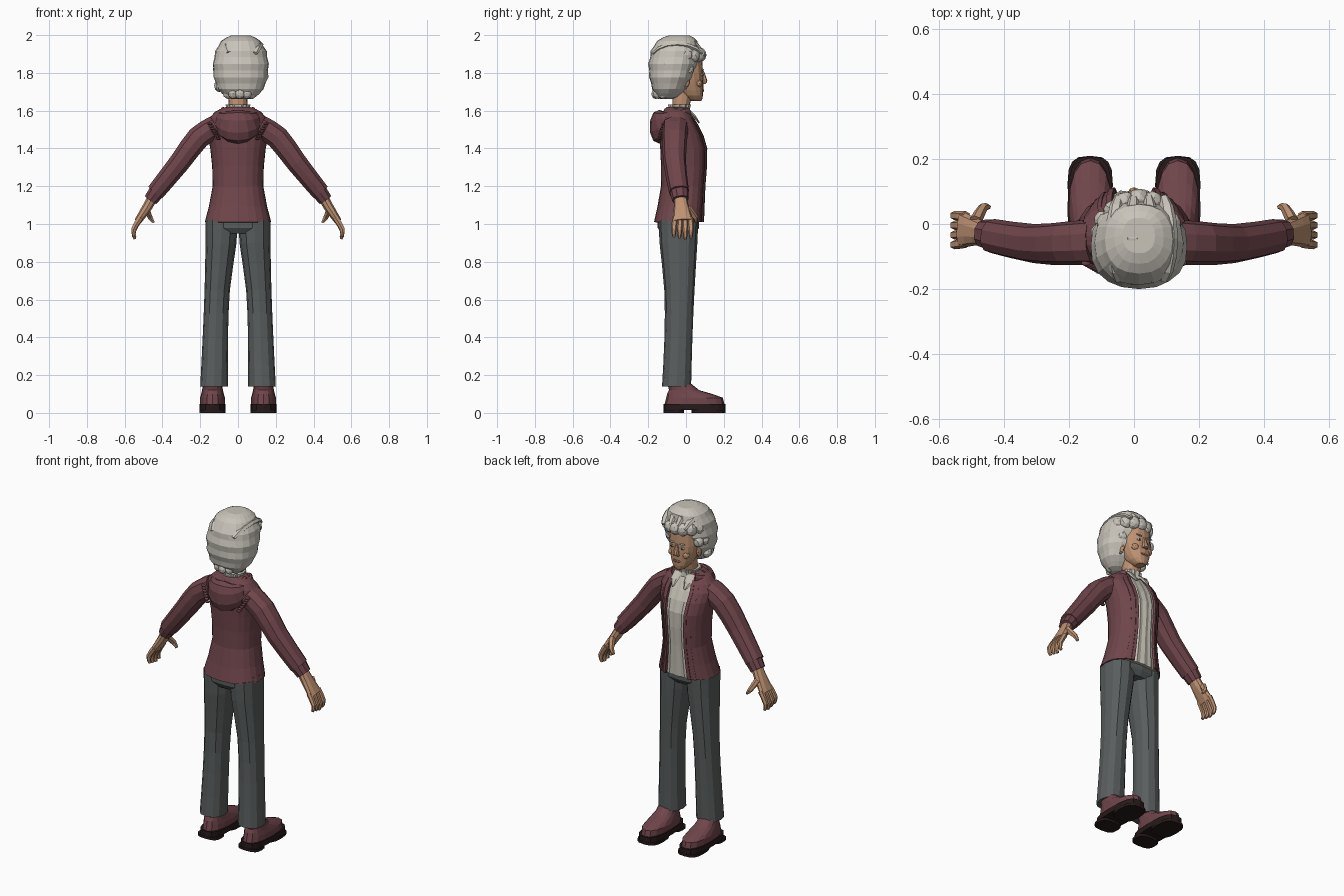
import bpy, bmesh, random
from math import sin, cos, radians, pi
from mathutils import Vector

random.seed(4)
if "Cube" in bpy.data.objects:
    bpy.data.objects.remove(bpy.data.objects["Cube"])

ACROSS, DEPTH, UP = Vector((1, 0, 0)), Vector((0, 1, 0)), Vector((0, 0, 1))


def material(name, red, green, blue):
    mat = bpy.data.materials.new(name)
    mat.use_nodes = True
    colour = (red, green, blue, 1)
    mat.diffuse_color = colour
    mat.node_tree.nodes["Principled BSDF"].inputs["Base Color"].default_value = colour
    return mat


HAIR = material("silver hair", .58, .55, .49)
SKIN = material("warm skin", .52, .29, .17)
JACKET = material("maroon cloth", .16, .06, .07)
SHIRT = material("cream shirt", .56, .53, .46)
TROUSERS = material("grey trousers", .1, .11, .11)
SOLE = material("dark sole", .02, .01, .01)
LIPS = material("muted lips", .32, .12, .09)
DARK = material("dark eyes", .03, .03, .02)


def finish(name, bm, mat, mirror):
    bmesh.ops.recalc_face_normals(bm, faces=bm.faces)
    mesh = bpy.data.meshes.new(name)
    bm.to_mesh(mesh)
    bm.free()
    mesh.materials.append(mat)
    ob = bpy.data.objects.new(name, mesh)
    bpy.context.scene.collection.objects.link(ob)
    if mirror:
        ob.modifiers.new("Mirror", 'MIRROR').use_mirror_merge = False
    return ob


def smooth(rows):
    """Add a curved midpoint between each pair of rows."""
    result = []
    last = len(rows) - 1
    for i in range(last):
        before, start, end, after = (rows[max(i - 1, 0)], rows[i], rows[i + 1], rows[min(i + 2, last)])
        middle = [(q + r) / 2 + (q + r - o - s) / 16 for o, q, r, s in zip(before, start, end, after)]
        result += [start, middle]
    return result + [rows[last]]


def loft(name, rings, mat, sides=12, power=2.3, ref=None, arc=None, pleat=0, rough=0, mirror=False):
    """Skin rings (x, y, z, a, b): level rings, or rings across the path if ref is given."""
    bm = bmesh.new()
    loops = []
    start, end = arc or (0, 360)
    count = sides + 1 if arc else sides
    for i, (x, y, z, a, b) in enumerate(rings):
        u, v = ACROSS, DEPTH
        if ref:
            ahead, behind = rings[min(i + 1, len(rings) - 1)], rings[max(i - 1, 0)]
            along = (Vector(ahead[:3]) - Vector(behind[:3])).normalized()
            u = (ref - along * ref.dot(along)).normalized()
            v = along.cross(u)
        loop = []
        for k in range(count):
            angle = radians(start + (end - start) * k / sides)
            c, s = [abs(w) ** (2 / power) * (1 if w > 0 else -1) for w in (cos(angle), sin(angle))]
            swell = 1 - pleat * (k % 2) + random.uniform(-rough, rough)
            loop.append(bm.verts.new(Vector((x, y, z)) + (u * a * c + v * b * s) * swell))
        loops.append(loop)
    for low, high in zip(loops, loops[1:]):
        for k in range(sides):
            j = (k + 1) % count
            bm.faces.new((low[k], low[j], high[j], high[k]))
    if not arc:
        bm.faces.new(loops[0])
        bm.faces.new(loops[-1])
    return finish(name, bm, mat, mirror)


def blob(name, loc, size, mat, mirror=False, rough=0):
    bm = bmesh.new()
    bmesh.ops.create_icosphere(bm, subdivisions=2, radius=1)
    for v in bm.verts:
        swell = 1 + random.uniform(-rough, rough)
        v.co = Vector([centre + w * s * swell for centre, w, s in zip(loc, v.co, size)])
    return finish(name, bm, mat, mirror)


def centred(rows, scale=1, x=0):
    """Level rings from rows of z, centre y, half width, half depth."""
    return [(x, y, z, a * scale, b * scale) for z, y, a, b in rows]


# Shoes on split soles
SHOE_X = .135
uppers = [(.04, .045, .066, .16), (.08, .045, .066, .15), (.1, .02, .06, .12),
          (.12, -.01, .055, .08), (.16, -.04, .05, .06)]
loft("shoe_uppers", centred(uppers, x=SHOE_X), JACKET, sides=16, mirror=True)
for part, y, low, high, length in (("welts", .045, .014, .046, .165),
                                   ("heels", -.065, 0, .015, .055),
                                   ("treads", .12, 0, .015, .09)):
    rows = [(z, y, .07, length) for z in (low, high)]
    loft("sole_" + part, centred(rows, x=SHOE_X), SOLE, sides=16, power=3, mirror=True)

# Trousers
legs = [(.127, -.05, .14, .073, .077), (.12, -.04, .4, .067, .074), (.11, -.035, .65, .067, .08),
        (.09, -.04, .9, .082, .1), (.088, -.04, 1.02, .084, .105)]
loft("trouser_legs", smooth(legs), TROUSERS, mirror=True)
loft("trouser_seat", centred([(.95, -.04, .12, .09), (.98, -.04, .172, .11), (1.04, -.04, .17, .11)]),
     TROUSERS, sides=16)

# Jacket body, open down the front over a pleated shirt
BODY = smooth([(1.01, -.035, .172, .13), (1.2, -.013, .13, .115), (1.4, -.01, .143, .122),
               (1.52, -.035, .162, .1), (1.59, -.05, .12, .07), (1.615, -.045, .06, .056)])
FRONT, GAP = 90, 21


def body_strip(name, scale, start, end, sides, rows, mirror=False):
    strip = loft(name, centred(rows, scale), JACKET, sides=sides, arc=(start, end), mirror=mirror)
    solid = strip.modifiers.new("Solidify", 'SOLIDIFY')
    solid.thickness = .009
    solid.offset = 0


body_strip("jacket_body", 1, FRONT + GAP, FRONT + 360 - GAP, 20, BODY)
body_strip("jacket_front_edges", 1.03, FRONT - GAP - 7, FRONT - GAP, 1, BODY[:-3], True)
body_strip("jacket_front_bands", 1.02, FRONT - GAP - 19, FRONT - GAP - 13, 1, BODY[:-3], True)
loft("shirt", centred(BODY, .955), SHIRT, sides=48, pleat=.045)
frill = [(1.585, -.04, .07, .066), (1.61, -.036, .06, .058), (1.632, -.034, .066, .062)]
loft("shirt_collar_frill", centred(frill), SHIRT, sides=28, pleat=.1)
loft("shirt_collar_points", [(.04, .012, 1.605, .026, .008), (.045, .045, 1.57, .026, .008),
                             (.038, .07, 1.535, .006, .005)],
     SHIRT, sides=6, ref=ACROSS, mirror=True)

# Hood lying on the back, tapering into the front collar
hood, fold = [], []
for step in range(-7, 8):
    turn = radians(20 * step)
    x, y, back = sin(turn), cos(turn), max(0, cos(turn))
    hood.append((.1 * x, -.055 - .085 * y, 1.572 - .057 * (back + min(0, y) / 2),
                 .025 + .065 * back, .02 + .032 * back))
    fold.append((.08 * x, -.055 - .07 * y, 1.605 - .03 * back, .016, .014))
loft("hood", hood, JACKET, sides=10, ref=UP)
loft("hood_fold", fold[2:-2], JACKET, sides=6, ref=UP)

# Gathered seam behind each shoulder
for i in range(7):
    blob("seam_gather_%d" % (i + 1), (.148 - .007 * i, -.118 - .004 * i, 1.53 - .013 * i),
         (.015, .012, .007), JACKET, mirror=True)

# Sleeves and gathered cuffs
sleeves = [(.12, -.055, 1.515, .07, .062), (.21, -.06, 1.457, .067, .064),
           (.31, -.06, 1.325, .06, .058), (.435, -.037, 1.17, .053, .05)]
loft("sleeves", smooth(sleeves), JACKET, sides=10, ref=DEPTH, mirror=True)
loft("cuffs", [(.43, -.036, 1.172, .05, .044), (.462, -.03, 1.128, .044, .039)],
     JACKET, sides=20, ref=DEPTH, pleat=.06, mirror=True)

# Hands with curled fingers and thumb
palms = [(.45, -.032, 1.145, .034, .028), (.48, -.025, 1.09, .04, .027), (.53, -.018, 1.015, .056, .02)]
loft("palms", smooth(palms), SKIN, sides=10, ref=DEPTH, mirror=True)
for i, finger in enumerate(("little", "ring", "middle", "index")):
    y, lift = -.064 + .03 * i, .006 * abs(2 - i)
    curl = [(.518, y * .9, 1.03, .016, .016), (.553, y, .96 + lift, .014, .014),
            (.545, y, .92 + lift, .008, .008)]
    loft(finger + "_fingers", smooth(curl), SKIN, sides=6, ref=DEPTH, mirror=True)
thumb = [(.487, .01, 1.085, .02, .018), (.465, .05, 1.035, .015, .014), (.446, .052, 1.008, .007, .007)]
loft("thumbs", smooth(thumb), SKIN, sides=6, ref=DEPTH, mirror=True)

# Neck and head
loft("neck", centred([(1.58, -.04, .056, .052), (1.63, -.026, .049, .046), (1.72, -.015, .052, .055)]), SKIN)
head = [(1.652, .052, .024, .03), (1.68, .034, .053, .056), (1.74, .012, .076, .08),
        (1.8, .004, .086, .086), (1.88, -.005, .08, .09)]
loft("head", centred(smooth(head)), SKIN, sides=16)
nose = [(1.742, .092, .02, .01), (1.757, .095, .018, .018), (1.81, .088, .008, .007)]
loft("nose", centred(smooth(nose)), SKIN, sides=8)
for name, loc, size, mat in (
        ("eye_whites", (.034, .084, 1.79), (.016, .006, .008), SHIRT),
        ("irises", (.034, .088, 1.79), (.007, .004, .007), DARK),
        ("eyebrows", (.036, .089, 1.816), (.021, .006, .005), HAIR),
        ("cheeks", (.045, .066, 1.745), (.024, .02, .022), SKIN),
        ("ears", (.088, 0, 1.755), (.012, .02, .033), SKIN),
        ("earrings", (.096, 0, 1.72), (.007, .007, .008), SHIRT),
        ("lips", (.008, .088, 1.707), (.016, .008, .008), LIPS)):
    blob(name, loc, size, mat, mirror=True)

# Swept hair: a banded mass leaning forward as it rises
HAIR_X = .015
mass = []
for i in range(1, 15):
    t = i / 15
    swell = sin(pi * t) ** .7 * (1 - .04 * (i % 2))
    mass.append((HAIR_X, -.11 + .08 * t, 1.83 - .172 * cos(pi * t),
                 .15 * swell, (.09 + .08 * t) * swell))
loft("hair_mass", mass, HAIR, sides=20, rough=.012)


def curls(name, count, first, last, centre, reach, size, mirror=False):
    """A row of soft curls on an arc seen from above."""
    for i in range(count):
        angle = radians(first + (last - first) * i / (count - 1))
        spot = centre + Vector((reach * cos(angle), reach * sin(angle), 0))
        blob("%s_%d" % (name, i + 1), spot, (size, size, size * 1.1), HAIR, mirror, rough=.06)


# Curls along the brow, sides and nape, with locks swept over the crown
curls("brow_curl", 7, 15, 165, Vector((HAIR_X, -.025, 1.895)), .1, .035)
curls("temple_curl", 3, -20, 25, Vector((0, -.03, 1.82)), .105, .028, True)
curls("side_curl", 3, -40, -5, Vector((0, -.05, 1.73)), .1, .028, True)
curls("nape_curl", 5, 205, 335, Vector((.01, -.09, 1.69)), .068, .026)
for i in range(4):
    side = -.07 + .052 * i
    lock = []
    for step in range(1, 8):
        turn = pi * step / 8
        rise = sin(turn)
        width = .006 + .02 * rise
        lock.append((HAIR_X + side * (.75 + .35 * rise), -.045 + .14 * cos(turn),
                     1.875 + (.112 - 5 * side * side) * rise, width, width * .6))
    loft("swept_lock_%d" % (i + 1), lock, HAIR, sides=6, ref=ACROSS)
